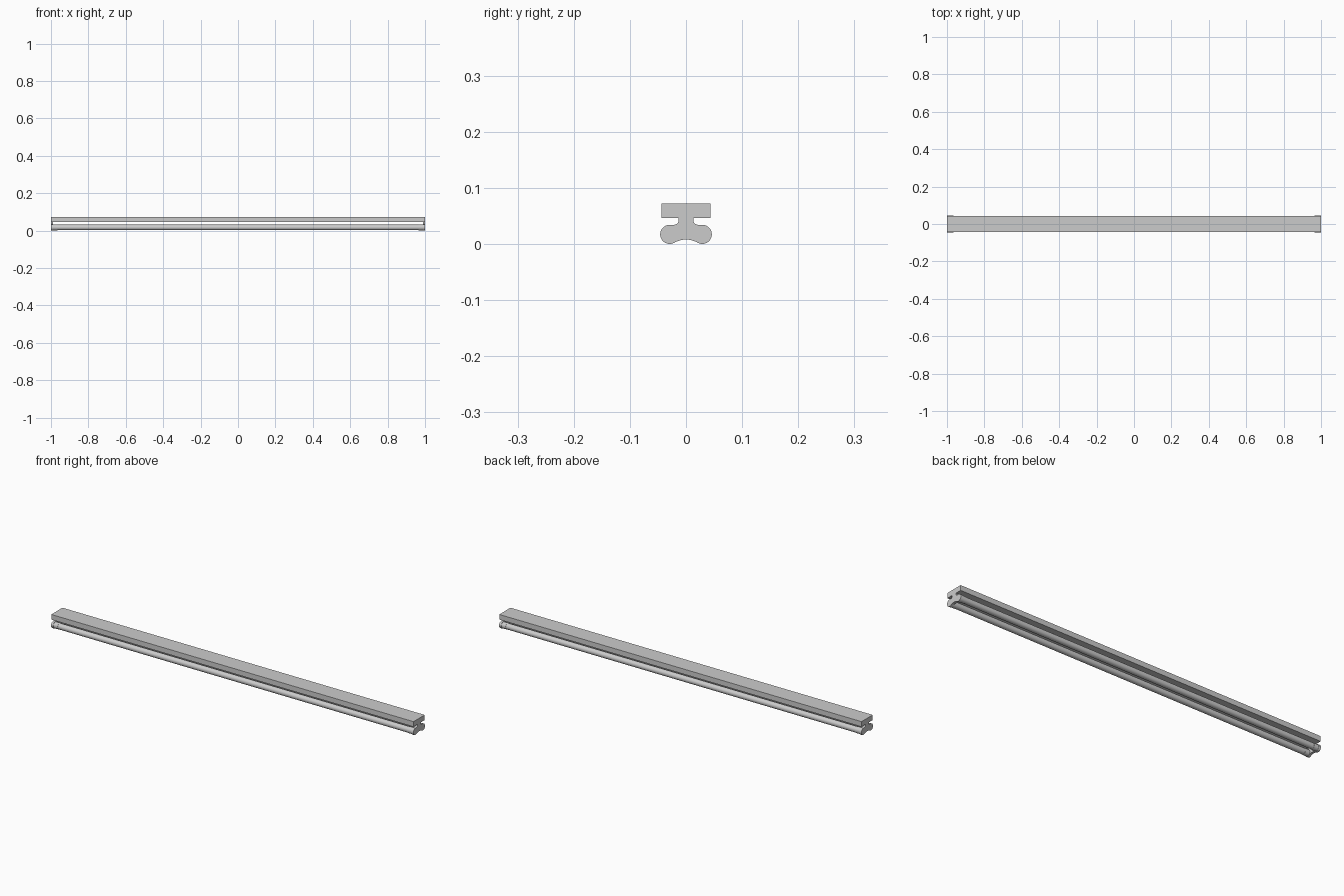
import bpy, bmesh, math
from mathutils import Matrix

if "Cube" in bpy.data.objects:
    bpy.data.objects.remove(bpy.data.objects["Cube"])

grey = bpy.data.materials.new("fixture_grey")
grey.diffuse_color = (0.6, 0.6, 0.6, 1)
grey.use_nodes = True
grey.node_tree.nodes["Principled BSDF"].inputs["Base Color"].default_value = grey.diffuse_color

LY, LZ, R = 0.029, 0.017, 0.017   # lobe centre and radius


def finish(name, bm, smooth=True):
    bmesh.ops.recalc_face_normals(bm, faces=bm.faces)
    me = bpy.data.meshes.new(name)
    bm.to_mesh(me)
    bm.free()
    me.materials.append(grey)
    ob = bpy.data.objects.new(name, me)
    bpy.context.collection.objects.link(ob)
    if smooth:
        bpy.ops.object.select_all(action='DESELECT')
        ob.select_set(True)
        bpy.context.view_layer.objects.active = ob
        bpy.ops.object.shade_smooth_by_angle(angle=math.radians(35))
    return ob


def rod(name, x0, x1, y, r, sides=32):
    bm = bmesh.new()
    m = Matrix.Translation(((x0 + x1) / 2, y, LZ)) @ Matrix.Rotation(math.pi / 2, 4, 'Y')
    bmesh.ops.create_cone(bm, cap_ends=True, segments=sides, radius1=r, radius2=r,
                          depth=x1 - x0, matrix=m)
    return finish(name, bm)


def arc(cy, cz, r, a0, a1, n):
    return [(cy + r * math.cos(math.radians(a0 + (a1 - a0) * i / n)),
             cz + r * math.sin(math.radians(a0 + (a1 - a0) * i / n))) for i in range(n + 1)]


# Housing box
bm = bmesh.new()
bmesh.ops.create_cube(bm, size=1, matrix=Matrix.Translation((0, 0, 0.0592)) @ Matrix.Diagonal((2, 0.088, 0.0256, 1)))
finish("housing", bm, False)

# Half outline of the end bracket: arch, lobe, fillet, stem
c = math.radians(60)
ar = LY / math.cos(c) - R          # arch circle touching both lobes
az = LZ - LY * math.tan(c)
half = arc(0, az, ar, 90, 60, 6)
half += arc(LY, LZ, R, 240, 450, 24)[1:]
half += arc(0.0215, 0.0425, 0.0085, 270, 180, 6)
half += [(0.013, 0.048)]
outline = half + [(-y, z) for y, z in reversed(half[1:])]

for side, label in ((-1, "left"), (1, "right")):
    bm = bmesh.new()
    face = bm.faces.new([bm.verts.new((side, y, z)) for y, z in outline])
    ext = bmesh.ops.extrude_face_region(bm, geom=[face])
    bmesh.ops.translate(bm, vec=(-side * 0.012, 0, 0),
                        verts=[v for v in ext["geom"] if isinstance(v, bmesh.types.BMVert)])
    finish(f"{label}_bracket", bm)

# Tubes with end caps
for sy, label in ((-1, "front"), (1, "back")):
    rod(f"{label}_tube", -0.97, 0.97, sy * LY, 0.0145)
    for sx, end in ((-1, "left"), (1, "right")):
        x0, x1 = sorted((sx * 0.965, sx * 0.99))
        rod(f"{label}_{end}_cap", x0, x1, sy * LY, 0.0155)
